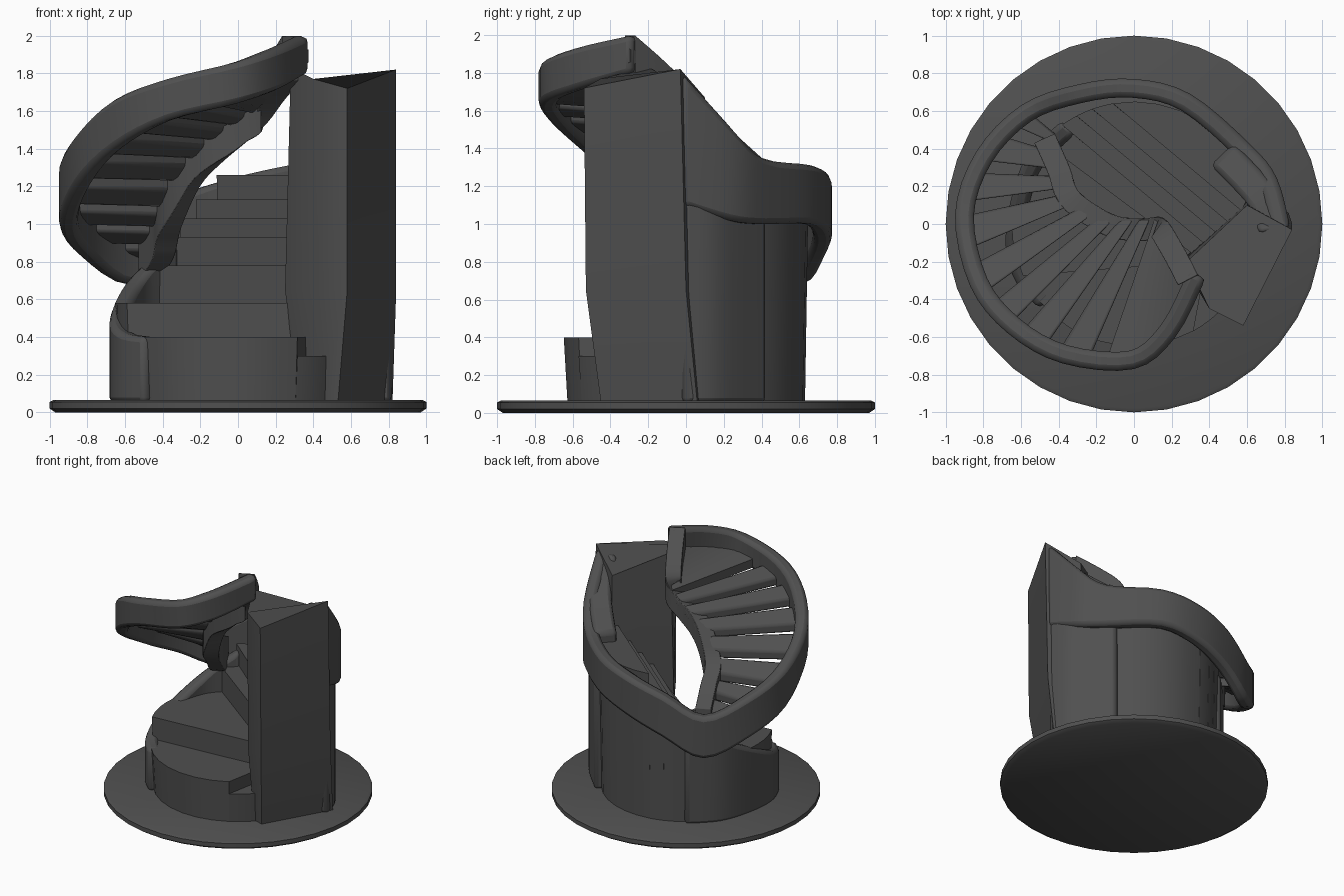
import bpy, bmesh, math
from mathutils import Vector

cube = bpy.data.objects.get("Cube")
if cube:
    bpy.data.objects.remove(cube, do_unlink=True)

grey = bpy.data.materials.new("dark_grey")
grey.use_nodes = True
colour = (0.08, 0.08, 0.08, 1)
grey.diffuse_color = colour
grey.node_tree.nodes["Principled BSDF"].inputs["Base Color"].default_value = colour


def loft(name, rings, bevel=0.0):
    """Skin a list of equal-length closed rings and cap both ends."""
    bm = bmesh.new()
    vs = [[bm.verts.new(p) for p in ring] for ring in rings]
    n = len(vs[0])
    for a, b in zip(vs, vs[1:]):
        for i in range(n):
            j = (i + 1) % n
            bm.faces.new((a[i], a[j], b[j], b[i]))
    bm.faces.new(vs[0])
    bm.faces.new(vs[-1])
    bmesh.ops.recalc_face_normals(bm, faces=bm.faces)
    mesh = bpy.data.meshes.new(name)
    bm.to_mesh(mesh)
    bm.free()
    mesh.materials.append(grey)
    ob = bpy.data.objects.new(name, mesh)
    bpy.context.collection.objects.link(ob)
    if bevel:
        mod = ob.modifiers.new("soft_edges", "BEVEL")
        mod.width, mod.segments = bevel, 2
        mod.limit_method, mod.angle_limit = "ANGLE", math.radians(40)
    bpy.ops.object.select_all(action="DESELECT")
    ob.select_set(True)
    bpy.context.view_layer.objects.active = ob
    bpy.ops.object.shade_smooth_by_angle(angle=math.radians(35))


def sample(path, t):
    """Smooth point on a path of (x, y, bottom, top) at parameter t."""
    i = min(max(int(t), 0), len(path) - 2)
    f = t - i
    p = [Vector(path[min(max(i + k, 0), len(path) - 1)]) for k in (-1, 0, 1, 2)]
    return (p[1] + (p[2] - p[0]) * (f / 2)
            + (p[0] * 2 - p[1] * 5 + p[2] * 4 - p[3]) * (f * f / 2)
            + (p[1] * 3 - p[0] - p[2] * 3 + p[3]) * (f ** 3 / 2))


def rail(name, path, width, per=4):
    """Upright band along a path, thickened to the left (or right if negative)."""
    end = len(path) - 1
    rings = []
    for k in range(end * per + 1):
        t = k / per
        p = sample(path, t)
        d = sample(path, min(t + 0.1, end)) - sample(path, max(t - 0.1, 0))
        side = Vector((-d.y, d.x)).normalized() * width
        x, y = p.x + side.x, p.y + side.y
        rings.append([(p.x, p.y, p.z), (p.x, p.y, p.w), (x, y, p.w), (x, y, p.z)])
    loft(name, rings, 0.03)


def on_circle(r, degrees, z):
    a = math.radians(degrees)
    return (r * math.cos(a), r * math.sin(a), z)


# Round base plate
loft("base_plate", [[on_circle(r, k * 10, z) for k in range(36)]
                    for r, z in ((0.97, 0), (1, 0.02), (1, 0.055), (0.98, 0.065))])

# Solid lower flight: winding first steps, then parallel steps against the column
rim = [317, 299, 205, 138, 126, 118, 110, 100, 15]
inside = [(0.42, -0.4), (0.38, -0.22), (0.36, -0.2), (0.34, -0.18), (0.38, -0.11),
          (0.44, -0.05), (0.5, 0.01), (0.57, 0.07), (0.62, 0.17)]
heights = [0.3, 0.4, 0.58, 0.78, 0.93, 1.03, 1.13, 1.26]
for i, h in enumerate(heights):
    a, b = rim[i], rim[i + 1]
    rings = [[(*inside[i], z)] + [on_circle(r, a + (b - a) * k / 8, z) for k in range(9)]
             + [(*inside[i + 1], z)] for z, r in ((0.05, 0.63), (h, 0.65))]
    loft(f"lower_step_{i + 1}", rings)

# Sloping kerb along the outer ends of the first steps
kerb = [(-0.38, 0.55, 0.05, 0.9), (-0.57, 0.36, 0.05, 0.73), (-0.66, 0.1, 0.05, 0.59),
        (-0.68, -0.14, 0.05, 0.48), (-0.62, -0.32, 0.05, 0.42), (-0.5, -0.45, 0.05, 0.4)]
rail("lower_kerb", kerb, 0.1)

# Tall faceted column
plan = [(0.28, -0.2), (0.4, -0.45), (0.58, -0.54), (0.84, -0.03), (0.6, 0.1)]
tops = [1.83, 1.77, 1.72, 1.82, 1.67]
waist = [(0.25, -0.2), (0.4, -0.44), (0.58, -0.53), (0.84, 0.0), (0.6, 0.12)]
foot = [(0.32, -0.22), (0.44, -0.42), (0.53, -0.45), (0.82, 0.06), (0.6, 0.15)]
loft("column", [[(x, y, 0.05) for x, y in foot],
                [(x, y, 0.65) for x, y in waist],
                [(x, y, z) for (x, y), z in zip(plan, tops)]])

# Wall behind the column, dropping to the tower
wall = [(0.82, -0.01, 0.05, 1.78), (0.76, 0.18, 0.05, 1.57), (0.53, 0.43, 0.05, 1.34)]
rail("side_wall", wall, 0.17)

# Rail around the lower flight and the outer rail of the open flight
back_rail = [(0.83, -0.02, 1.1, 1.8), (0.76, 0.24, 1.02, 1.52), (0.62, 0.42, 1.0, 1.35),
             (0.3, 0.69, 1.0, 1.31), (0, 0.77, 0.93, 1.25), (-0.3, 0.74, 0.82, 1.16),
             (-0.6, 0.63, 0.68, 1.02)]
outer = [back_rail[-1], (-0.84, 0.38, 0.82, 1.15), (-0.95, 0.05, 0.98, 1.3),
         (-0.87, -0.33, 1.2, 1.47), (-0.67, -0.58, 1.4, 1.66), (-0.38, -0.74, 1.55, 1.77),
         (0, -0.77, 1.64, 1.86), (0.22, -0.6, 1.71, 1.93), (0.38, -0.29, 1.8, 2.0)]
rail("outer_rail", back_rail + outer[1:], 0.1)

# Inner rail of the open flight
inner = [(-0.42, 0.48, 0.7, 1.0), (-0.34, 0.3, 0.82, 1.1), (-0.3, 0.18, 0.98, 1.22),
         (-0.2, 0.1, 1.2, 1.38), (-0.08, 0.04, 1.33, 1.5), (0.05, 0.03, 1.44, 1.6),
         (0.16, 0.03, 1.54, 1.71), (0.25, -0.1, 1.66, 1.85), (0.34, -0.27, 1.76, 2.0)]
rail("inner_rail", inner, -0.12)


def cross(t, thick=0.07):
    """Section of the sloping flight from its outer to its inner rail."""
    o, i = sample(outer, t), sample(inner, t)
    o.xy = o.xy.lerp(i.xy, 0.06)
    mean = (o.z + o.w + i.z + i.w) / 4
    zo, zi = (mean * 0.6 + (p.z + p.w) * 0.2 - thick / 2 for p in (o, i))
    return [(o.x, o.y, zo), (o.x, o.y, zo + thick), (i.x, i.y, zi + thick), (i.x, i.y, zi)]


# Open treads, following the slope with narrow gaps between them
count, pitch = 8, 0.7
for k in range(count):
    t = max(k * pitch - 0.05, 0)
    loft(f"open_tread_{k + 1}", [cross(t), cross(k * pitch + 0.42)], 0.015)

# Solid landing at the head of the stair
loft("top_landing", [cross(5.55 + 0.2 * k) for k in range(13)])
